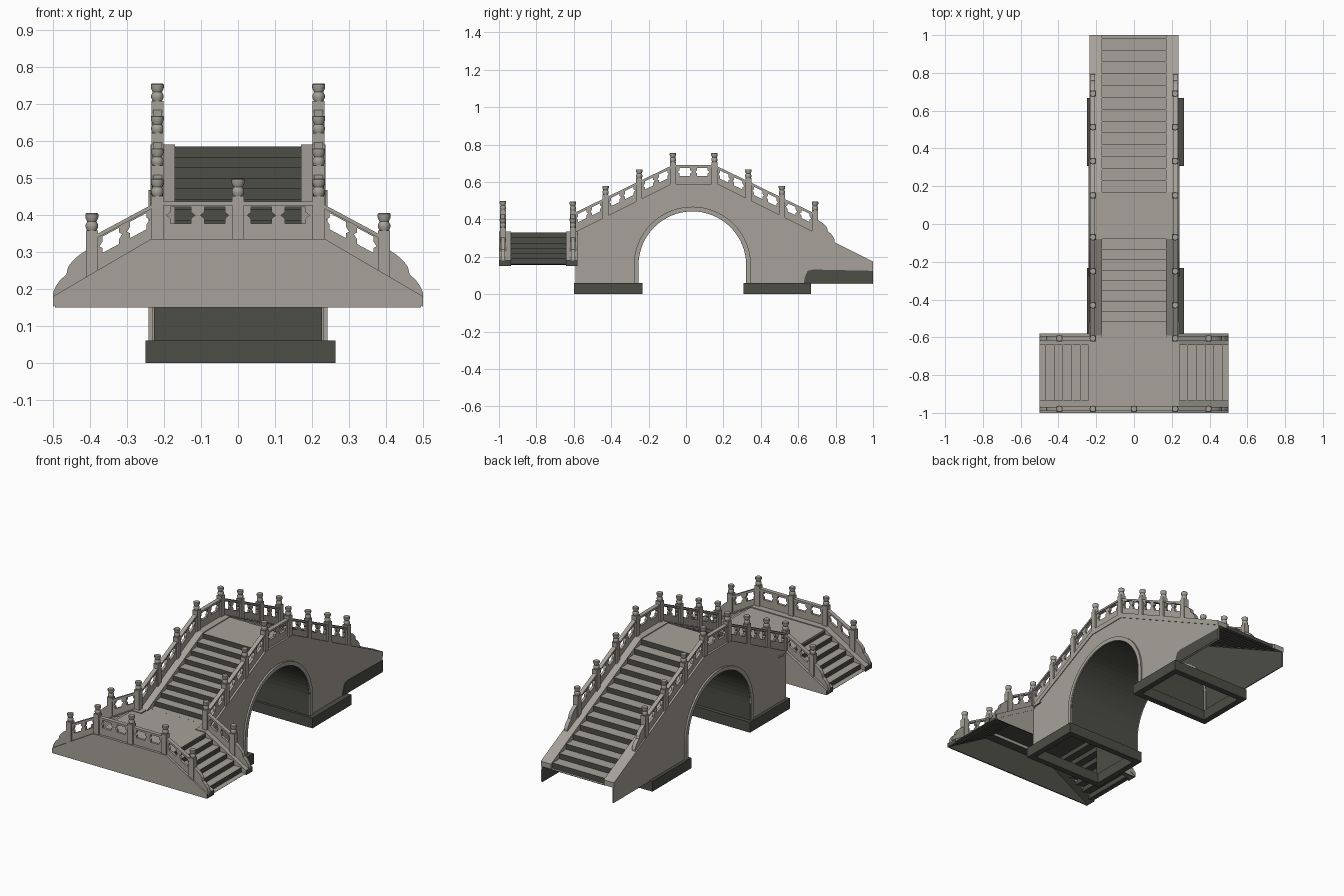
import bpy, bmesh, math
from mathutils import Matrix

if "Cube" in bpy.data.objects:
    bpy.data.objects.remove(bpy.data.objects["Cube"])


def material(name, rgb):
    m = bpy.data.materials.new(name)
    m.diffuse_color = (*rgb, 1)
    m.use_nodes = True
    m.node_tree.nodes["Principled BSDF"].inputs["Base Color"].default_value = m.diffuse_color
    return m


STONE = material("pale_stone", (0.385, 0.36, 0.32))
DARK = material("dark_stone", (0.072, 0.075, 0.06))

# local (u, v, depth) -> world, for plates facing X, Y or Z
AXES = {
    'X': Matrix(((0, 0, 1), (1, 0, 0), (0, 1, 0))).to_4x4(),
    'Y': Matrix(((1, 0, 0), (0, 0, -1), (0, 1, 0))).to_4x4(),
    'Z': Matrix.Identity(4),
}


def finish(name, me, dark):
    """Clean a mesh, colour its faces by normal and place it in the scene."""
    me.materials.clear()
    me.materials.append(STONE)
    me.materials.append(DARK)
    bm = bmesh.new()
    bm.from_mesh(me)
    bmesh.ops.remove_doubles(bm, verts=bm.verts, dist=1e-5)
    bmesh.ops.recalc_face_normals(bm, faces=bm.faces)
    bm.normal_update()
    for f in bm.faces:
        f.smooth = False
        f.material_index = int(dark(f.normal))
    bm.to_mesh(me)
    bm.free()
    ob = bpy.data.objects.new(name, me)
    bpy.context.collection.objects.link(ob)
    return ob


def plate(name, loops, axis, pos, thick, dark=lambda n: False):
    """Extruded flat outline; every loop after the first is a hole."""
    cu = bpy.data.curves.new(name, 'CURVE')
    cu.dimensions = '2D'
    cu.fill_mode = 'BOTH'
    cu.extrude = thick / 2
    for loop in loops:
        sp = cu.splines.new('POLY')
        sp.points.add(len(loop) - 1)
        for p, (u, v) in zip(sp.points, loop):
            p.co = (u, v, 0, 1)
        sp.use_cyclic_u = True
    tmp = bpy.data.objects.new(name + "_tmp", cu)
    bpy.context.collection.objects.link(tmp)
    dg = bpy.context.evaluated_depsgraph_get()
    me = bpy.data.meshes.new_from_object(tmp.evaluated_get(dg))
    bpy.data.objects.remove(tmp)
    offset = {'X': (pos, 0, 0), 'Y': (0, pos, 0), 'Z': (0, 0, pos)}[axis]
    me.transform(Matrix.Translation(offset) @ AXES[axis])
    return finish(name, me, dark)


def all_dark(n):
    return True


# ---------- posts: square shaft with turned finial ----------
def make_post():
    bm = bmesh.new()
    bmesh.ops.create_cube(bm, size=1, matrix=Matrix.Translation((0, 0, 0.05))
                          @ Matrix.Diagonal((0.032, 0.032, 0.136, 1)))
    prof = [(.012, .116), (.0165, .126), (.0165, .134), (.0125, .142),
            (.0175, .153), (.0175, .163), (.015, .165)]
    n = 12
    rings = [[bm.verts.new((r * math.cos(2 * math.pi * i / n), r * math.sin(2 * math.pi * i / n), z))
              for i in range(n)] for r, z in prof]
    for a, b in zip(rings, rings[1:]):
        for i in range(n):
            j = (i + 1) % n
            bm.faces.new((a[i], a[j], b[j], b[i]))
    bm.faces.new(rings[-1])
    bm.faces.new(list(reversed(rings[0])))
    me = bpy.data.meshes.new("post")
    bm.to_mesh(me)
    bm.free()
    return me


post_mesh = make_post()
first = finish("post", post_mesh, lambda n: False)
bpy.context.view_layer.objects.active = first
first.select_set(True)
bpy.ops.object.shade_smooth_by_angle(angle=math.radians(35))
bpy.data.objects.remove(first)


def post(x, y, z):
    ob = bpy.data.objects.new("post", post_mesh)
    ob.location = (x, y, z)
    bpy.context.collection.objects.link(ob)


# ---------- balustrade panel with two pierced openings and a top rail ----------
HOLE = [(-1, 0), (-.72, .4), (-.72, 1), (.72, 1), (.72, .4), (1, 0), (.72, -.4), (.72, -1), (-.72, -1), (-.72, -.4)]


def panel(a, b, axis, pos):
    (u0, z0), (u1, z1) = a, b
    span, k = u1 - u0, (z1 - z0) / (u1 - u0)

    def on(u, h):
        return (u, z0 + k * (u - u0) + h)
    loops = [[on(u0, -.01), on(u1, -.01), on(u1, .095), on(u0, .095)]]
    for t in (0.29, 0.71):
        loops.append([on(u0 + span * (t + .175 * p), .064 + .022 * q) for p, q in HOLE])
    plate("balustrade_panel", loops, axis, pos, .014)
    plate("top_rail", [[on(u0, .09), on(u1, .09), on(u1, .101), on(u0, .101)]], axis, pos, .024)


def scroll(u, z, k, d, axis, pos):
    """Stepped end stone below the last post; d is the outward direction."""
    pts = [(0, -.01), (0, .075), (.035, .072), (.052, .067), (.064, .058), (.069, .04),
           (.085, .036), (.098, .025), (.105, .012), (.105, -.01)]
    plate("end_scroll", [[(u + d * a, z - k * a + h) for a, h in pts]], axis, pos, .022)


# ---------- stair flights: pale treads, dark risers ----------
def stairs(name, u0, d, n, run, z0, rise, lead, tail, axis, pos, width):
    pts = [(u0 - d * lead, z0)]
    for i in range(n):
        u = u0 + d * run * i
        pts += [(u, z0 - rise * i), (u, z0 - rise * (i + 1))]
    pts.append((u0 + d * (run * (n - 1) + tail), z0 - rise * n))
    t = .005
    under = [(u - d * t, z - t) for u, z in reversed(pts)]
    plate(name, [pts + under], axis, pos, width, lambda n: n.z < 0.5)


stairs("front_stairs", -.08, -1, 9, .055, .585, .0283, .125, .04, 'X', 0, .35)
stairs("back_stairs", .17, 1, 14, .0627, .585, .0314, .125, .015, 'X', 0, .35)
for s in (1, -1):
    stairs("side_stairs", .24 * s, s, 6, .046, .33, .028, .02, .03, 'Y', -.7875, .31)

# landing floor
plate("landing_floor", [[(-.24, -.95), (.24, -.95), (.24, -.52), (-.24, -.52)]], 'Z', .326, .008,
      lambda n: n.z < -0.5)

# ---------- main bridge ----------
AY, AZ = .034, .155


def arch(r):
    pts = [(AY - r, .06)]
    pts += [(AY - r * math.cos(math.pi * i / 32), AZ + r * math.sin(math.pi * i / 32)) for i in range(33)]
    return pts + [(AY + r, .06)]


wall = [(-.59, .06), (-.59, .325), (-.08, .58), (.17, .58), (1, .165), (1, .055), (.66, .055), (.66, .06)]
wall += list(reversed(arch(.295)))
curb = [(-.6, .33), (-.08, .59), (.17, .59), (1, .175), (1, .145), (.17, .56), (-.08, .56), (-.6, .3)]
nodes = [(-.605, .33), (-.43, .415), (-.25, .503), (-.07, .59), (.152, .59), (.333, .503), (.513, .415), (.69, .33)]

for s in (1, -1):
    plate("bridge_side_wall", [wall], 'X', .229 * s, .006, lambda n, s=s: n.x * s < -0.5)
    plate("sloping_curb", [curb], 'X', .203 * s, .066)
    plate("arch_ring", [arch(.313) + list(reversed(arch(.29)))], 'X', .233 * s, .018)
    for a, b in zip(nodes, nodes[1:]):
        panel(a, b, 'X', .218 * s)
    for u, z in nodes:
        post(.218 * s, u, z)
    scroll(.69, .33, .5, 1, 'X', .218 * s)

plate("arch_barrel", [arch(.3) + list(reversed(arch(.288)))], 'X', 0, .47, all_dark)
plate("dark_apron", [[(.63, .06), (1, .06), (1, .125), (.68, .132), (.65, .125), (.635, .09)]],
      'X', .2335, .003, all_dark)

# pier footings, open underneath
for y0, y1 in ((-.6, -.232), (.308, .667)):
    o = [(-.25, y0), (.264, y0), (.264, y1), (-.25, y1)]
    i = [(-.215, y0 + .035), (.229, y0 + .035), (.229, y1 - .035), (-.215, y1 - .035)]
    plate("pier_footing", [o, i], 'Z', .03, .06, all_dark)

# ---------- front landing ----------
half = [(.235, .32), (.495, .168), (.495, .15)]
front = half + [(-x, z) for x, z in reversed(half)]
plate("landing_front_wall", [front], 'Y', -.993, .006, lambda n: n.y > 0.5 or n.z < -0.5)
band = [(.235, .335), (.5, .18), (.5, .152), (.235, .305)]
plate("landing_front_curb", [[(-.235, .335)] + band + [(-.235, .305), (-.5, .152), (-.5, .18)]],
      'Y', -.9675, .065, lambda n: n.z < -0.5 or abs(n.x) > 0.9)

for s in (1, -1):
    back = [(.23 * s, .15), (.23 * s, .32)] + [(x * s, z) for x, z in half]
    plate("landing_back_wall", [back], 'Y', -.586, .006, lambda n: n.y < -0.5 or n.z < -0.5)
    plate("landing_back_curb", [[(.175 * s, .335)] + [(x * s, z) for x, z in band] + [(.175 * s, .305)]],
          'Y', -.611, .06, lambda n: n.z < -0.5 or abs(n.x) > 0.9)
    for y in (-.979, -.605):
        panel((.218 * s, .335), (.395 * s, .24), 'Y', y)
        post(.395 * s, y, .24)
        scroll(.395 * s, .24, .6, s, 'Y', y)
    panel((0, .335), (.218 * s, .335), 'Y', -.979)
    post(.218 * s, -.979, .333)
post(0, -.979, .333)
